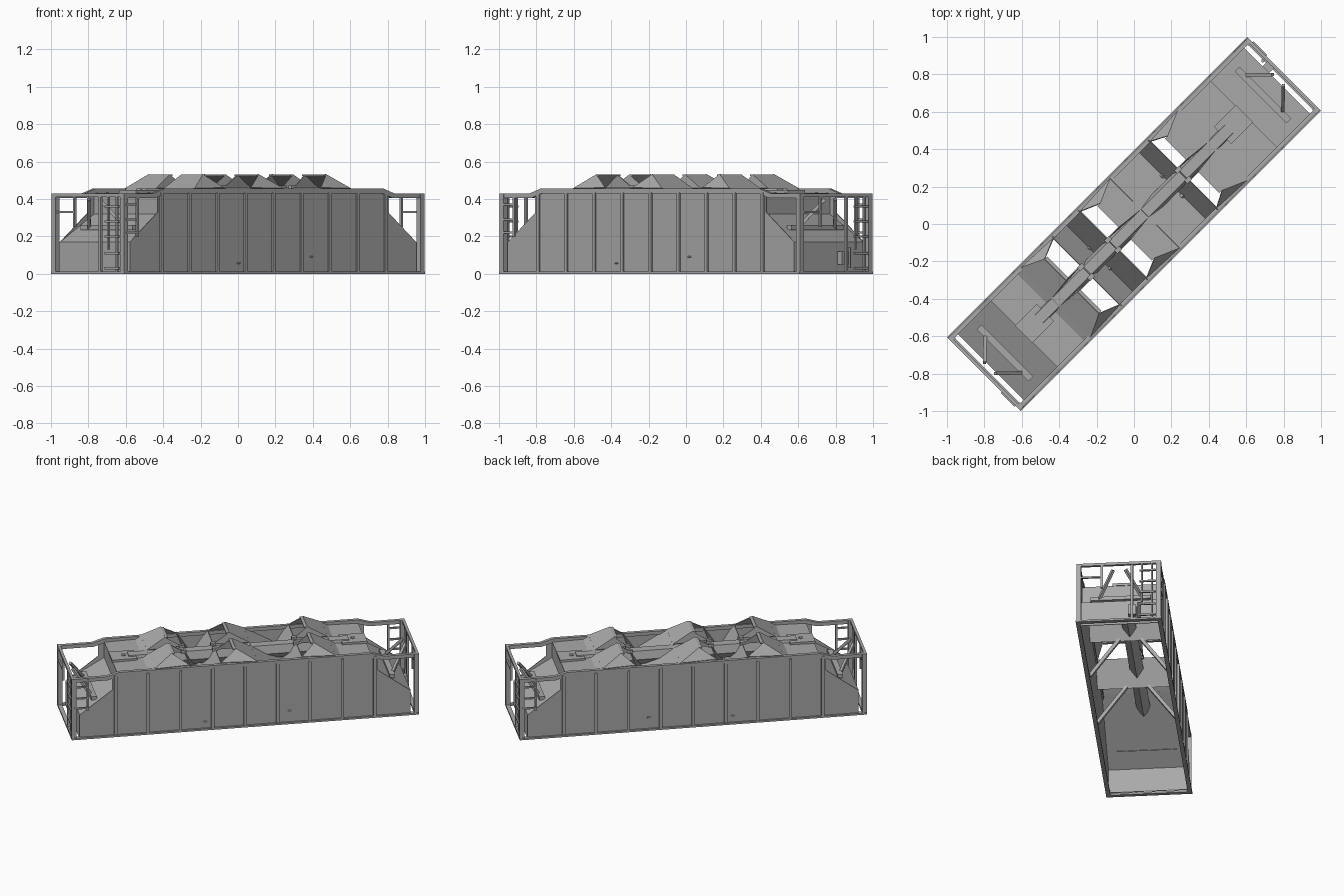
import bpy, bmesh, math
from mathutils import Matrix, Vector

if "Cube" in bpy.data.objects:
    bpy.data.objects.remove(bpy.data.objects["Cube"])

TURN = Matrix.Rotation(math.radians(45), 4, 'Z')   # body lies along the diagonal

grey = bpy.data.materials.new("steel_grey")
grey.diffuse_color = (0.4, 0.4, 0.4, 1)
grey.use_nodes = True
grey.node_tree.nodes["Principled BSDF"].inputs["Base Color"].default_value = grey.diffuse_color


def add(name, verts, faces, thick=0):
    me = bpy.data.meshes.new(name)
    me.from_pydata([TURN @ Vector(v) for v in verts], [], faces)
    bm = bmesh.new()
    bm.from_mesh(me)
    bmesh.ops.recalc_face_normals(bm, faces=bm.faces)
    bm.to_mesh(me)
    bm.free()
    me.materials.append(grey)
    ob = bpy.data.objects.new(name, me)
    bpy.context.collection.objects.link(ob)
    if thick:
        mod = ob.modifiers.new("thickness", 'SOLIDIFY')
        mod.thickness, mod.offset = thick, 0
    return ob


def prism(name, pts, v0, v1):
    """Closed length/height profile extruded across the width."""
    n = len(pts)
    verts = [(u, v, z) for v in (v0, v1) for u, z in pts]
    faces = [list(range(n)), list(range(n, 2 * n))]
    faces += [(i, (i + 1) % n, (i + 1) % n + n, i + n) for i in range(n)]
    return add(name, verts, faces)


def sheet(name, pts, half=0.262, thick=0.006):
    """Bent plate following an open length/height path."""
    n = len(pts)
    verts = [(u, v, z) for v in (-half, half) for u, z in pts]
    return add(name, verts, [(i, i + 1, i + 1 + n, i + n) for i in range(n - 1)], thick)


def box(name, u0, u1, v0, v1, z0, z1):
    return prism(name, [(u0, z0), (u1, z0), (u1, z1), (u0, z1)], v0, v1)


def bar(name, a, b, w=0.014, sides=4):
    a, b = Vector(a), Vector(b)
    d = (b - a).normalized()
    p = d.cross(Vector((0, 0, 1)) if abs(d.z) < 0.9 else Vector((1, 0, 0))).normalized()
    q = d.cross(p)
    r = w / 2 / math.cos(math.pi / sides)
    verts = []
    for c in (a, b):
        for i in range(sides):
            t = 2 * math.pi * (i + 0.5) / sides
            verts.append(c + p * r * math.cos(t) + q * r * math.sin(t))
    faces = [list(range(sides)), list(range(sides, 2 * sides))]
    faces += [(i, (i + 1) % sides, (i + 1) % sides + sides, i + sides) for i in range(sides)]
    return add(name, verts, faces)


# Long walls with ribs, rims and rails
for s in (-1, 1):
    add("side_sheet", [(u, s * 0.262, z) for u, z in
        [(-1.083, 0), (1.083, 0), (1.083, 0.17), (0.87, 0.33), (0.87, 0.44),
         (-0.87, 0.44), (-0.87, 0.33), (-1.083, 0.17)]], [range(8)], 0.006)
    half = [(1.136, 0.43), (0.91, 0.43), (0.83, 0.455)]
    low = [(0.82, 0.43), (0.9, 0.405), (1.136, 0.405)]
    right = low + half
    prism("side_rail", right + [(-u, z) for u, z in reversed(right)], s * 0.248, s * 0.272)
    box("bottom_rim", -1.136, 1.136, s * 0.25, s * 0.278, 0, 0.012)
    for i in range(9):
        u = (i - 4) * 0.212
        box("side_rib", u - 0.01, u + 0.01, s * 0.262, s * 0.275, 0.012, 0.435)

# Inner sheets between the hoppers
sheet("front_ridge_sheet", [(-0.36, 0.46), (-0.26, 0.30), (-0.155, 0.46)])
sheet("rear_ridge_sheet", [(0.08, 0.455), (0.29, 0.333), (0.375, 0.46)])


# Outlet chutes in three pairs: base, peak and lip along the length
def chute(base, peak, lip, s):
    pts = [(base, 0.262, 0.455), (base, 0.03, 0.455), (peak, 0.045, 0.53),
           (peak, 0.205, 0.53), (lip, 0.045, 0.46), (lip, 0.25, 0.46)]
    add("outlet_chute", [(u, s * v, z) for u, v, z in pts],
        [(0, 1, 2, 3), (1, 4, 2), (0, 3, 5)], 0.006)
    d = 1 if lip > peak else -1
    box("chute_lip", peak, peak + d * 0.02, s * 0.045, s * 0.205, 0.522, 0.53)
    box("chute_latch", lip - 0.02, lip + 0.015, s * 0.025, s * 0.05, 0.45, 0.472)


for base, peak, lip in ((-0.59, -0.47, -0.36), (0.08, -0.05, -0.155), (0.59, 0.46, 0.375)):
    for s in (-1, 1):
        chute(base, peak, lip, s)

# Centre sill with a pointed cover
section = [(-0.03, 0.455), (0.03, 0.455), (0.045, 0.40), (0, 0.35), (-0.045, 0.40)]
add("centre_sill", [(u, v, z) for u in (-0.72, 0.72) for v, z in section],
    [range(5), range(5, 10)] + [(i, (i + 1) % 5, (i + 1) % 5 + 5, i + 5) for i in range(5)])

# Cross braces inside the body
for u, z in ((-0.26, 0.30), (0.29, 0.333)):
    for s in (-1, 1):
        bar("inner_brace", (u, s * 0.07, z + 0.01), (u, s * 0.26, z - 0.25), 0.022)

# Both ends, the second being the first turned half way round
for e in (-1, 1):
    def ebox(name, u0, u1, v0, v1, z0, z1):
        box(name, e * u0, e * u1, e * v0, e * v1, z0, z1)

    def ebar(name, a, b, w=0.012, sides=4):
        bar(name, (e * a[0], e * a[1], a[2]), (e * b[0], e * b[1], b[2]), w, sides)

    sheet("end_slope_sheet", [(e * 1.08, 0), (e * 1.08, 0.17), (e * 0.59, 0.455)])
    prism("bolster", [(e * 0.83, 0.318), (e * 0.83, 0.432), (e * 0.63, 0.436)], -0.262, 0.262)
    ebox("centre_plate", 0.67, 0.835, -0.065, 0.065, 0.43, 0.448)
    ebar("centre_pin", (0.75, 0, 0.44), (0.75, 0, 0.455), 0.026, 12)
    ebox("end_rim", 1.108, 1.136, -0.278, 0.278, 0, 0.012)
    ebox("end_top_beam", 1.118, 1.136, -0.27, 0.27, 0.412, 0.43)
    for s in (-1, 1):
        ebox("corner_post", 1.105, 1.136, s * 0.243, s * 0.274, 0.0, 0.43)
        ebar("end_strut", (0.985, s * 0.14, 0.245), (1.09, s * 0.04, 0.40), 0.018)
    ebox("end_cross_beam", 0.958, 0.994, -0.195, 0.195, 0.235, 0.26)

    # End posts, grab iron, ladders
    ebar("end_post", (1.125, 0.085, 0), (1.125, 0.085, 0.43), 0.016)
    ebar("end_hanger", (1.125, -0.11, 0.25), (1.125, -0.11, 0.43), 0.014)
    ebar("end_grab", (1.128, -0.11, 0.33), (1.128, -0.25, 0.33), 0.011)
    for v in (0.15, 0.215):
        ebar("end_ladder_stile", (1.13, v, 0.13 if v < 0.2 else 0.01), (1.13, v, 0.42), 0.011)
    for z in (0.03, 0.11, 0.20, 0.28, 0.36):
        ebar("end_ladder_rung", (1.138, 0.135, z), (1.138, 0.24, z), 0.011)
    ebar("side_ladder_stile", (1.03, 0.268, 0.2), (1.03, 0.268, 0.42), 0.012)
    for z in (0.22, 0.29, 0.37):
        ebar("side_ladder_rung", (1.03, 0.27, z), (1.12, 0.27, z), 0.011)

# Brake gear at one end
box("brake_box", 1.085, 1.12, 0.06, 0.11, 0.05, 0.12)
bar("brake_rod", (1.105, 0.13, 0.03), (1.105, 0.13, 0.14), 0.018, 8)
